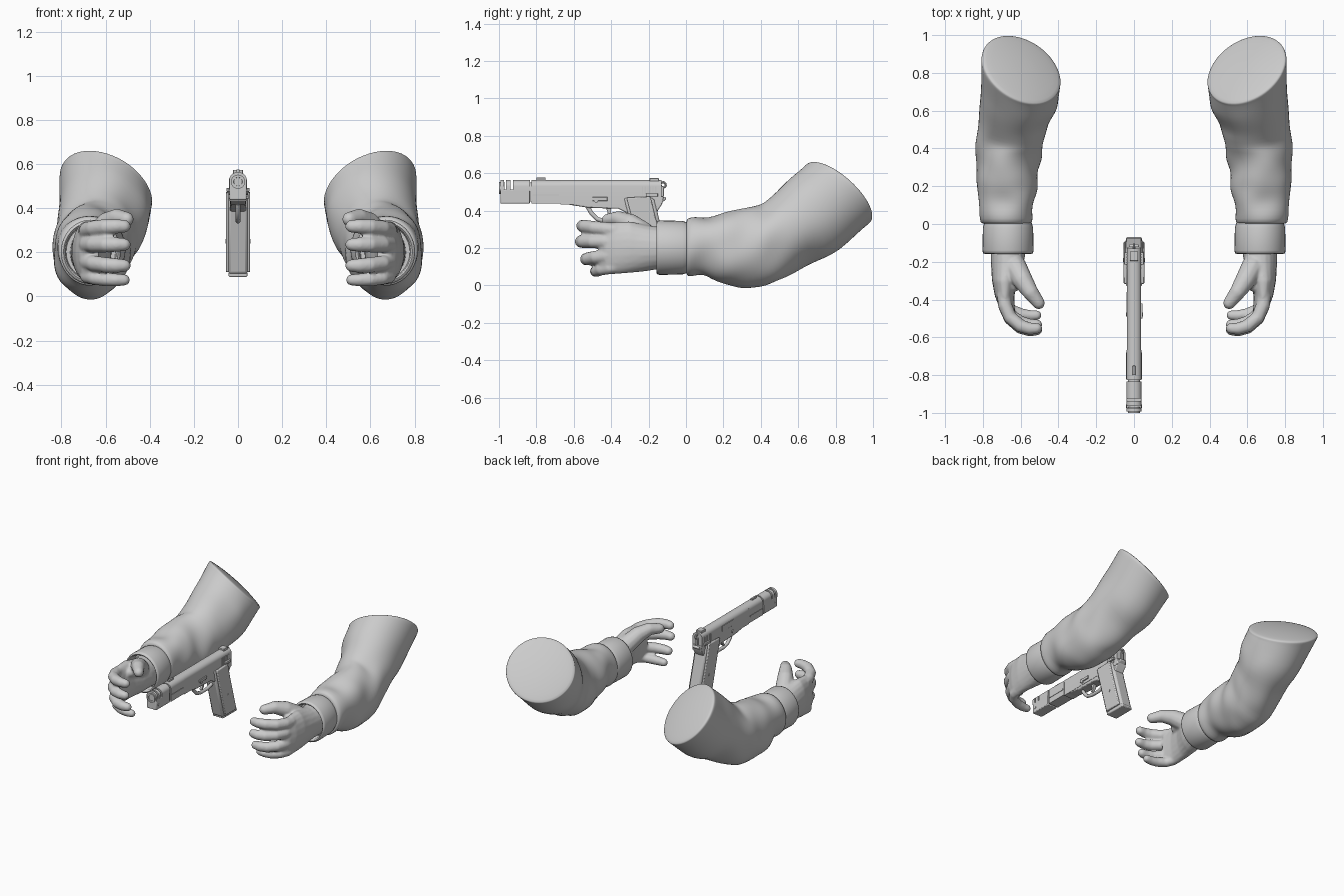
import bpy, bmesh, math
from mathutils import Vector as V, noise

if "Cube" in bpy.data.objects:
    bpy.data.objects.remove(bpy.data.objects["Cube"], do_unlink=True)

grey = bpy.data.materials.new("plain_grey")
grey.use_nodes = True
grey.diffuse_color = (0.6, 0.6, 0.6, 1)
grey.node_tree.nodes["Principled BSDF"].inputs["Base Color"].default_value = (0.6, 0.6, 0.6, 1)


def finish(name, bm, angle=40):
    bmesh.ops.recalc_face_normals(bm, faces=bm.faces)
    mesh = bpy.data.meshes.new(name)
    bm.to_mesh(mesh)
    bm.free()
    mesh.materials.append(grey)
    mesh.shade_smooth()
    mesh.set_sharp_from_angle(angle=math.radians(angle))
    obj = bpy.data.objects.new(name, mesh)
    bpy.context.collection.objects.link(obj)
    return obj


def loft(bm, rings, n=20):
    """Skin rings given as (centre, u, v) and cap both ends."""
    loops = []
    for c, u, v in rings:
        angles = [math.tau * k / n for k in range(n)]
        loops.append([bm.verts.new(c + u * math.cos(a) + v * math.sin(a)) for a in angles])
    for p, q in zip(loops, loops[1:]):
        for k in range(n):
            bm.faces.new((p[k], p[k - 1], q[k - 1], q[k]))
    bm.faces.new(loops[0])
    bm.faces.new(loops[-1])


def tube(bm, path, radii, n=12, rounded=True):
    """Tapered tube through points, with a domed tip."""
    pts = [V(p) for p in path]
    rings = []
    for i, p in enumerate(pts):
        t = (pts[min(i + 1, len(pts) - 1)] - pts[max(i - 1, 0)]).normalized()
        u = t.cross(V((0, 0, 1)))
        u = u.normalized() if u.length > 0.01 else V((1, 0, 0))
        v = u.cross(t)
        rings.append((p, u * radii[i], v * radii[i]))
        if rounded and i == len(pts) - 1:
            for f, s in ((0.5, 0.87), (0.85, 0.5), (0.97, 0.2)):
                r = radii[i]
                rings.append((p + t * r * f, u * r * s, v * r * s))
    loft(bm, rings, n)


def mirrored(obj):
    obj.modifiers.new("Mirror", 'MIRROR').use_axis[0] = True


# Sleeve: (top y, top z, bottom y, bottom z, inner x, outer x, inward turn)
sections = [
    (0.0, .32, 0.0, .09, .57, .78, 0), (.005, .36, .005, .045, .535, .815, 0),
    (.10, .37, .09, .055, .53, .815, 0), (.19, .40, .18, .01, .515, .835, 0),
    (.27, .397, .30, -.008, .503, .845, 0), (.36, .41, .43, .0, .485, .845, 0),
    (.41, .43, .53, .03, .465, .825, .01), (.48, .495, .66, .115, .44, .815, .03),
    (.56, .575, .82, .19, .405, .81, .05), (.63, .635, .965, .32, .39, .81, .062),
    (.645, .65, .995, .34, .392, .808, .065)]
rings = []
for a, b in zip(sections, sections[1:]):
    for f in (0, .5):
        ty, tz, by, bz, x0, x1, turn = [p + (q - p) * f for p, q in zip(a, b)]
        rings.append((V(((x0 + x1) / 2, (ty + by) / 2, (tz + bz) / 2)),
                      V(((x1 - x0) / 2, turn, turn)), V((0, ty - by, tz - bz)) / 2))
c, u, v = rings[-1]
out = v.cross(u).normalized()
out *= math.copysign(1, out.y)
for s, d in ((1, .012), (.96, .018), (.6, .03), (.2, .036)):
    rings.append((c + out * d, u * s, v * s))
bm = bmesh.new()
loft(bm, rings, 32)
# Cloth folds fade out toward both ends
axis = V((.66, 0, .22))
for vert in bm.verts:
    p = vert.co
    fade = max(0, min(1, p.y / .08, (1.22 - p.y - p.z) / .25))
    vert.co += (p - V((axis.x, p.y, axis.z))).normalized() * fade * .03 * noise.noise(V((p.x * 5, p.y * 9, p.z * 5)))
sleeve = finish("sleeve", bm, 180)
mirrored(sleeve)
sub = sleeve.modifiers.new("Subdivision", 'SUBSURF')
sub.levels = sub.render_levels = 1

# Cuff with an open, rolled front lip
bm = bmesh.new()
rings = []
for y, s in ((.02, .9), (.0, .96), (-.02, 1), (-.14, 1.02), (-.155, .99), (-.158, .93), (-.15, .87), (-.09, .84)):
    rings.append((V((.667, y, .202)), V((.133 * s, 0, 0)), V((0, 0, .143 * s))))
loft(bm, rings, 32)
mirrored(finish("cuff", bm, 60))

# Hand: palm, thumb, thumb web and four curled fingers fused into one skin
bm = bmesh.new()
palm = [(-.06, .667, .2, .095, .115), (-.16, .667, .2, .092, .115), (-.22, .672, .2, .085, .125),
        (-.30, .685, .205, .067, .138), (-.38, .685, .20, .052, .14), (-.43, .675, .195, .043, .135),
        (-.465, .66, .195, .03, .12)]
loft(bm, [(V((x, y, z)), V((a, 0, 0)), V((0, 0, b))) for y, x, z, a, b in palm], 20)
tube(bm, [(.65, -.17, .23), (.628, -.23, .28), (.588, -.30, .332), (.545, -.365, .357), (.505, -.418, .35)],
     [.05, .062, .054, .042, .034])
tube(bm, [(.65, -.2, .25), (.635, -.26, .28), (.635, -.325, .28)], [.05, .05, .035])
# Each finger: knuckle height, tip height, backward shift
for z0, z1, dy in ((.295, .318, 0), (.235, .235, -.008), (.165, .14, .02), (.10, .075, .07)):
    r = .036 if dy < .05 else .032
    path = []
    for f, x, y in ((0, .69, -.37), (.3, .683, -.43), (.6, .655, -.495), (.9, .60, -.54), (1, .55, -.555), (1, .515, -.553)):
        path.append((x, y + dy * f, z0 + (z1 - z0) * f))
    tube(bm, path, [r, r * 1.05, r, r, r * .92, r * .82])
hand = finish("hand", bm, 180)
skin = hand.modifiers.new("Fuse", 'REMESH')
skin.mode, skin.voxel_size, skin.use_smooth_shade = 'VOXEL', .008, True
smooth = hand.modifiers.new("Smooth", 'SMOOTH')
smooth.factor, smooth.iterations = .5, 4
mirrored(hand)


def extrude(name, points, offset, bevel):
    """Flat outline pushed along an offset, with softened edges."""
    bm = bmesh.new()
    face = bm.faces.new([bm.verts.new(p) for p in points])
    new = bmesh.ops.extrude_face_region(bm, geom=[face])["geom"]
    bmesh.ops.translate(bm, vec=offset, verts=[g for g in new if isinstance(g, bmesh.types.BMVert)])
    obj = finish(name, bm)
    if bevel:
        b = obj.modifiers.new("Bevel", 'BEVEL')
        b.width, b.segments = bevel, 2
    return obj


def plate(name, outline, half, bevel=.006, x=0.0):
    extrude(name, [(x - half, y, z) for y, z in outline], (2 * half, 0, 0), bevel)


def box(name, y0, y1, z0, z1, half, bevel=.004, x=0.0):
    plate(name, [(y0, z0), (y1, z0), (y1, z1), (y0, z1)], half, bevel, x)


def arch(name, y0, y1, z0, z1, half):
    """Straight sides under a rounded top, running along y."""
    pts = [(-half, y0, z0), (half, y0, z0)]
    for k in range(13):
        a = math.pi * k / 12
        pts.append((half * math.cos(a), y0, z1 - half * .85 * (1 - math.sin(a))))
    extrude(name, pts, (0, y1 - y0, 0), 0)


def rod(name, path, r, n=12):
    bm = bmesh.new()
    tube(bm, path, [r] * len(path), n, False)
    finish(name, bm)


# Slide and compensator with top vents
arch("slide", -.67, -.13, .432, .564, .038)
arch("slide_nose", -.825, -.668, .438, .564, .039)
arch("compensator_neck", -.85, -.81, .45, .55, .032)
box("compensator_base", -.992, -.835, .438, .513, .039, .005)
for y0, y1 in ((-.992, -.974), (-.962, -.938), (-.925, -.835)):
    arch("compensator_tooth", y0, y1, .505, .564, .039)
bm = bmesh.new()
loft(bm, [(V((0, y, .52)), V((r, 0, 0)), V((0, 0, r)))
          for y, r in ((-.97, .032), (-1.0, .032), (-1.0, .02), (-.994, .019))], 24)
finish("muzzle_ring", bm)
box("front_sight", -.80, -.75, .555, .576, .007, .002)
box("rear_sight", -.195, -.145, .55, .574, .022, .003)
box("ejection_port", -.49, -.36, .495, .535, .004, .001, -.037)
for side in (-1, 1):
    for k in range(6):
        box("slide_serration", -.235 + k * .014, -.229 + k * .014, .46, .53, .0025, 0, side * .038)
    box("nose_rail", -.82, -.68, .478, .488, .003, 0, side * .039)
    rod("compensator_screw", [(side * .037, -.965, .47), (side * .042, -.965, .47)], .009)

# Frame, grip and magazine base
plate("frame", [(-.665, .438), (-.52, .415), (-.36, .41), (-.31, .385), (-.16, .385), (-.125, .44),
                (-.12, .475), (-.665, .475)], .036, .006)
plate("grip", [(-.335, .47), (-.17, .47), (-.145, .36), (-.072, .10), (-.235, .10)], .044, .013)
for side in (-1, 1):
    plate("grip_panel", [(-.318, .47), (-.19, .475), (-.165, .37), (-.092, .11), (-.222, .11)],
          .009, .006, side * .046)
    box("safety_lever", -.215, -.15, .475, .492, .008, .003, side * .044)
    rod("grip_screw", [(side * .05, -.19, .25), (side * .057, -.19, .25)], .01)
plate("magazine_base", [(-.232, .112), (-.074, .112), (-.068, .088), (-.23, .088)], .042, .006)
plate("beavertail", [(-.2, .46), (-.11, .475), (-.105, .462), (-.15, .425), (-.19, .4)], .026, .006)
box("slide_stop", -.50, -.42, .452, .472, .006, .002, .04)
rod("stop_pin", [(-.043, -.48, .452), (.047, -.48, .452)], .011)

# Hammer ring
angles = [math.tau * k / 12 for k in range(13)]
rod("hammer_ring", [(0, -.122 + .014 * math.cos(a), .538 + .014 * math.sin(a)) for a in angles], .006, 8)
box("hammer_stem", -.14, -.118, .475, .527, .008, .002)

# Trigger and guard
rod("trigger_guard", [(0, -.525, .42), (0, -.505, .385), (0, -.475, .355), (0, -.43, .343),
                      (0, -.36, .343), (0, -.31, .355), (0, -.285, .37)], .012, 10)
plate("trigger", [(-.43, .42), (-.40, .42), (-.40, .385), (-.42, .36), (-.43, .362), (-.418, .39)], .01, .002)
